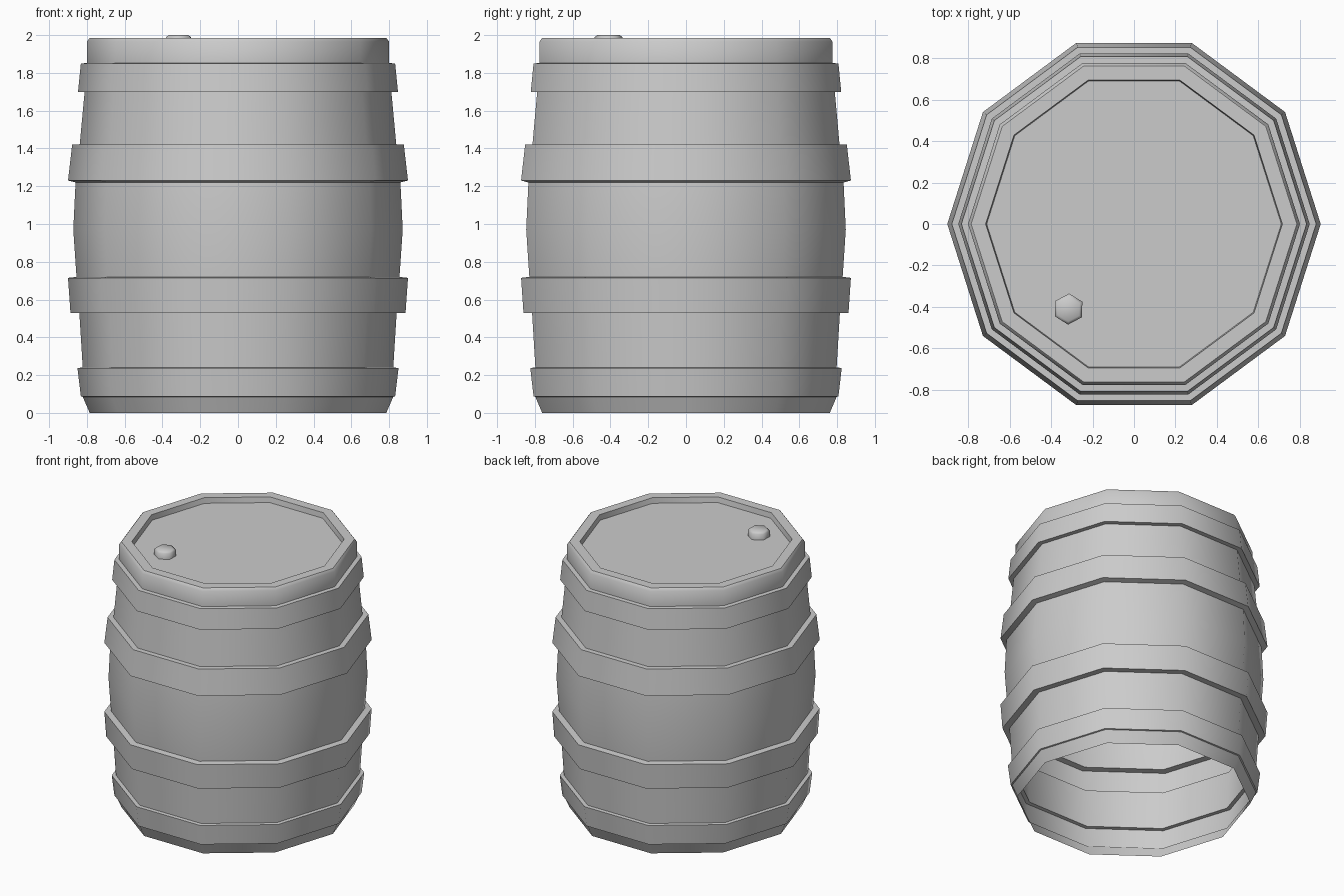
import bpy, bmesh, math

if "Cube" in bpy.data.objects:
    bpy.data.objects.remove(bpy.data.objects["Cube"])

SIDES = 10
Y_SCALE = 1.02


def finish(name, bm, angle):
    bmesh.ops.recalc_face_normals(bm, faces=bm.faces)
    mesh = bpy.data.meshes.new(name)
    bm.to_mesh(mesh)
    bm.free()
    obj = bpy.data.objects.new(name, mesh)
    bpy.context.collection.objects.link(obj)
    bpy.ops.object.select_all(action='DESELECT')
    obj.select_set(True)
    bpy.context.view_layer.objects.active = obj
    bpy.ops.object.shade_smooth_by_angle(angle=math.radians(angle))
    return obj


def lathe(name, profile, sides, center=(0, 0), ys=1.0, turn=0.0, angle=40):
    """Skin rings of (radius, z) and cap the last ring."""
    bm = bmesh.new()
    rings = []
    for r, z in profile:
        rings.append([bm.verts.new((center[0] + r * math.cos(turn + math.tau * i / sides),
                                    center[1] + r * ys * math.sin(turn + math.tau * i / sides), z))
                      for i in range(sides)])
    for a, b in zip(rings, rings[1:]):
        for i in range(sides):
            j = (i + 1) % sides
            bm.faces.new((a[i], a[j], b[j], b[i]))
    bm.faces.new(rings[-1])
    return finish(name, bm, angle)


# Open-bottomed barrel shell: staves, four raised hoops, rim and sunken lid
barrel_profile = [
    (0.785, 0.0), (0.822, 0.085),
    (0.832, 0.088), (0.85, 0.238), (0.822, 0.24),      # bottom hoop
    (0.84, 0.53),
    (0.887, 0.53), (0.9, 0.715), (0.855, 0.72),        # lower hoop
    (0.872, 0.97), (0.86, 1.22),
    (0.9, 1.23), (0.878, 1.42), (0.838, 1.42),         # upper hoop
    (0.812, 1.70),
    (0.847, 1.70), (0.832, 1.85), (0.80, 1.852),       # top hoop
    (0.80, 1.965), (0.785, 1.985), (0.715, 1.985),     # rim
    (0.71, 1.945),                                     # lid
]
lathe("barrel", barrel_profile, SIDES, ys=Y_SCALE)

# Bung stopper on the lid
lathe("bung", [(0.075, 1.94), (0.075, 1.988), (0.06, 2.0)], 6,
      center=(-0.315, -0.41), turn=math.radians(28), angle=65)
